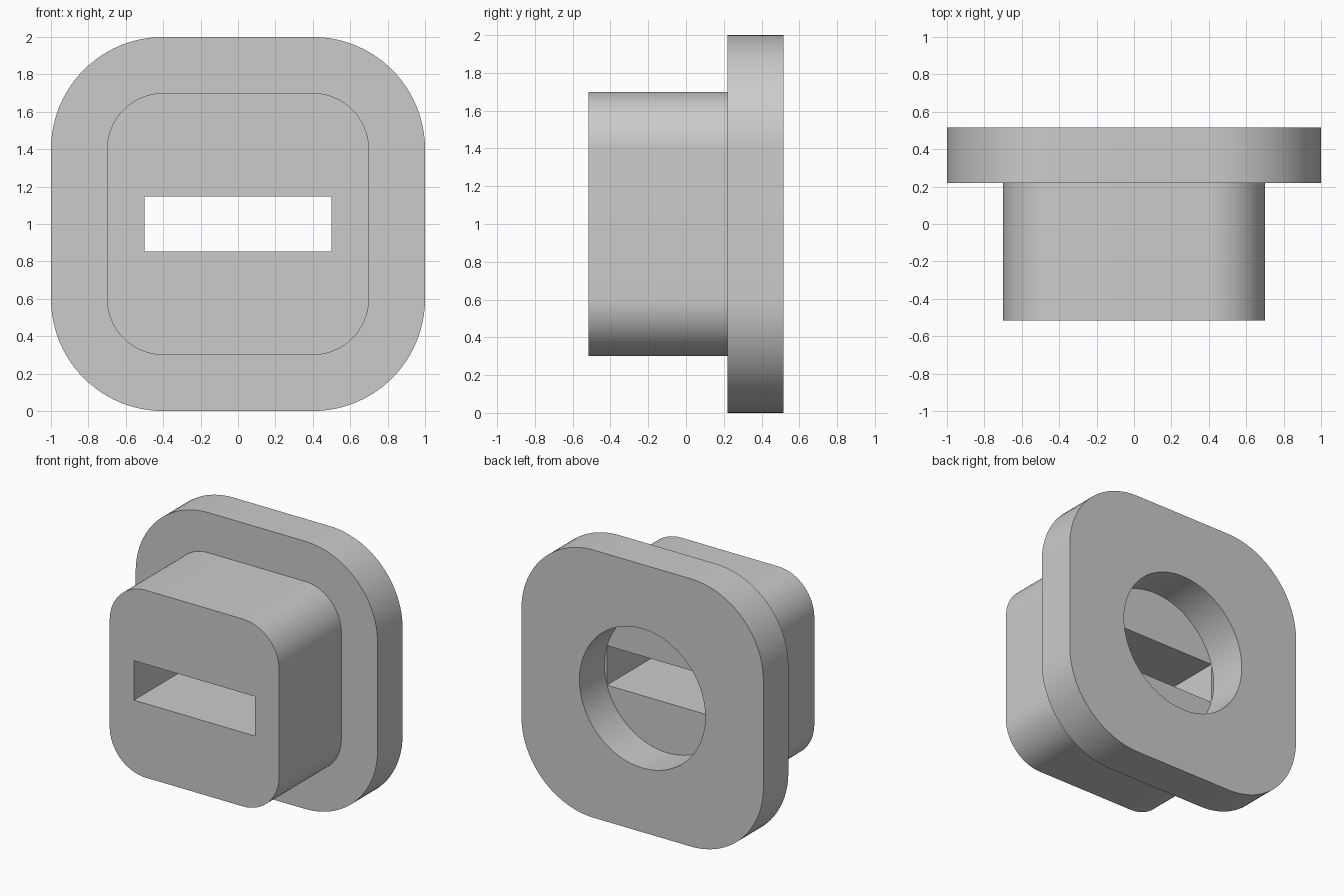
import bpy, bmesh
from math import sin, cos, pi
from mathutils import Vector

cube = bpy.data.objects.get("Cube")
if cube:
    bpy.data.objects.remove(cube, do_unlink=True)

MID = 1.0                                # height of the shared axis
FRONT, STEP, BACK = -0.515, 0.22, 0.515  # depth stations along y

grey = bpy.data.materials.new("plain grey")
grey.use_nodes = True
colour = (0.6, 0.6, 0.6, 1)
grey.diffuse_color = colour
grey.node_tree.nodes["Principled BSDF"].inputs["Base Color"].default_value = colour


def rounded_square(half, radius, steps=24):
    """Outline in x and z, with an arc at each corner."""
    flat = half - radius
    points = []
    for quarter, (sx, sz) in enumerate([(1, 1), (-1, 1), (-1, -1), (1, -1)]):
        for i in range(steps + 1):
            a = (quarter + i / steps) * pi / 2
            points.append((sx * flat + radius * cos(a), sz * flat + radius * sin(a)))
    return points


def circle(radius, steps=96):
    return [(radius * cos(2 * pi * i / steps), radius * sin(2 * pi * i / steps))
            for i in range(steps)]


def rectangle(width, height):
    return [(sx * width / 2, sz * height / 2)
            for sx, sz in [(1, 1), (-1, 1), (-1, -1), (1, -1)]]


def pierced_block(name, outline, hole, y0, y1):
    """Fill between an outline and a hole, then extrude along y."""
    bm = bmesh.new()
    edges = []
    for loop in (outline, hole):
        verts = [bm.verts.new((x, y0, z + MID)) for x, z in loop]
        edges += [bm.edges.new((v, verts[i - 1])) for i, v in enumerate(verts)]
    bmesh.ops.triangle_fill(bm, edges=edges, use_beauty=True, normal=(0, -1, 0))
    result = bmesh.ops.extrude_face_region(bm, geom=bm.faces[:], use_keep_orig=True)
    moved = [g for g in result["geom"] if isinstance(g, bmesh.types.BMVert)]
    bmesh.ops.translate(bm, verts=moved, vec=Vector((0, y1 - y0, 0)))
    bmesh.ops.recalc_face_normals(bm, faces=bm.faces[:])

    mesh = bpy.data.meshes.new(name)
    bm.to_mesh(mesh)
    bm.free()
    mesh.materials.append(grey)
    obj = bpy.data.objects.new(name, mesh)
    bpy.context.collection.objects.link(obj)
    bpy.ops.object.select_all(action="DESELECT")
    obj.select_set(True)
    bpy.context.view_layer.objects.active = obj
    bpy.ops.object.shade_smooth_by_angle()
    return obj


# Wide back plate with a round bore
pierced_block("flange", rounded_square(1.0, 0.6), circle(0.52), STEP, BACK)
# Narrower front block with a rectangular slot
pierced_block("slotted_boss", rounded_square(0.7, 0.3), rectangle(1.0, 0.295), FRONT, STEP)
